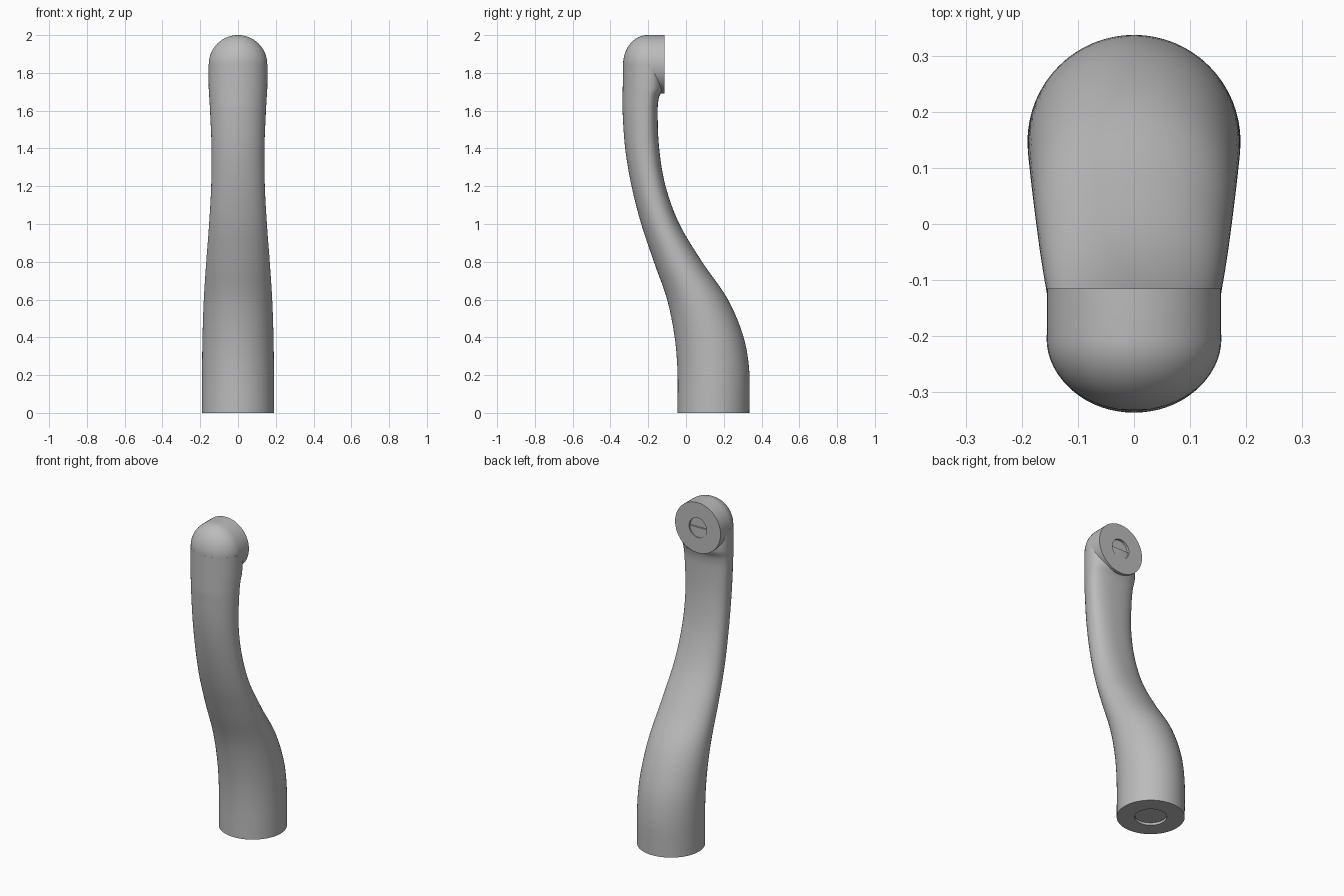
import bpy, bmesh, math
from mathutils import Vector

cube = bpy.data.objects.get("Cube")
if cube:
    bpy.data.objects.remove(cube)

SIDES = 64

grey = bpy.data.materials.new("satin grey")
grey.use_nodes = True
grey.diffuse_color = (0.5, 0.5, 0.5, 1)
grey.node_tree.nodes["Principled BSDF"].inputs["Base Color"].default_value = (0.5, 0.5, 0.5, 1)


def skin(name, rings):
    """Bridge a list of closed rings and cap both ends."""
    bm = bmesh.new()
    loops = [[bm.verts.new(p) for p in ring] for ring in rings]
    for a, b in zip(loops, loops[1:]):
        for i in range(SIDES):
            j = (i + 1) % SIDES
            bm.faces.new((a[i], a[j], b[j], b[i]))
    bm.faces.new(loops[0])
    bm.faces.new(loops[-1])
    bmesh.ops.recalc_face_normals(bm, faces=bm.faces)
    mesh = bpy.data.meshes.new(name)
    bm.to_mesh(mesh)
    bm.free()
    mesh.materials.append(grey)
    obj = bpy.data.objects.new(name, mesh)
    bpy.context.collection.objects.link(obj)
    bpy.ops.object.select_all(action='DESELECT')
    obj.select_set(True)
    bpy.context.view_layer.objects.active = obj
    bpy.ops.object.shade_smooth_by_angle(angle=math.radians(35))
    return obj


def section(z, half_width, front, back, middle, power):
    """Horizontal rounded section; the widest line sits at y = middle."""
    ring = []
    for i in range(SIDES):
        t = 2 * math.pi * i / SIDES
        c, s = math.cos(t), math.sin(t)
        depth, p = (back - middle, power) if s > 0 else (middle - front, 2)
        x = math.copysign(abs(c) ** (2 / p), c) * half_width
        y = math.copysign(abs(s) ** (2 / p), s) * depth
        ring.append(Vector((x, middle + y, z)))
    return ring


def disc(radius, y, z):
    """Upright circle facing along y."""
    steps = [2 * math.pi * i / SIDES for i in range(SIDES)]
    return [Vector((radius * math.cos(t), y, z + radius * math.sin(t))) for t in steps]


def spline(keys, steps):
    """Smooth curve through rows whose first value (height) increases."""
    def slope(i):
        a, b = keys[max(i - 1, 0)], keys[min(i + 1, len(keys) - 1)]
        return (b - a) / (b[0] - a[0])
    rows = []
    for i in range(len(keys) - 1):
        a, b = keys[i], keys[i + 1]
        h = b[0] - a[0]
        for k in range(steps):
            t = k / steps
            u = 1 - t
            rows.append(a * (1 + 2 * t) * u * u + slope(i) * h * t * u * u
                        + b * t * t * (3 - 2 * t) - slope(i + 1) * h * t * t * u)
    return rows + [keys[-1]]


# Arm: height, half width, front y, back y, widest y, back squareness
arm_keys = [Vector(k) for k in (
    (0.0, 0.19, -0.045, 0.335, 0.145, 2),
    (0.22, 0.19, -0.045, 0.335, 0.145, 2),
    (0.4, 0.188, -0.06, 0.305, 0.125, 2),
    (0.6, 0.181, -0.10, 0.222, 0.062, 2),
    (0.8, 0.168, -0.17, 0.085, -0.04, 2.1),
    (1.0, 0.153, -0.237, -0.035, -0.132, 2.2),
    (1.2, 0.142, -0.288, -0.108, -0.19, 2.4),
    (1.4, 0.14, -0.322, -0.142, -0.217, 2.5),
    (1.6, 0.148, -0.336, -0.15, -0.215, 2.5),
    (1.67, 0.152, -0.336, -0.143, -0.21, 2.5),
    (1.72, 0.155, -0.335, -0.122, -0.206, 2.5),
    (1.845, 0.156, -0.333, -0.12, -0.205, 2.5),
)]
socket = [section(z, r, 0.145 - r, 0.145 + r, 0.145, 2)
          for r, z in ((0.09, 0.015), (0.09, 0))]
skin("arm", socket + [section(*row) for row in spline(arm_keys, 6)])

# Head: domed front, straight rim, flat back with a shallow round recess
head_z, head_r, rim_y, face_y = 1.845, 0.155, -0.205, -0.115
dome = []
for i in range(1, 17):
    t = math.pi / 2 * i / 16
    dome.append(disc(head_r * math.sin(t), rim_y - 0.128 * math.cos(t), head_z))
skin("head", dome + [disc(head_r, face_y, head_z), disc(0.06, face_y, head_z),
                     disc(0.06, face_y - 0.015, head_z)])
